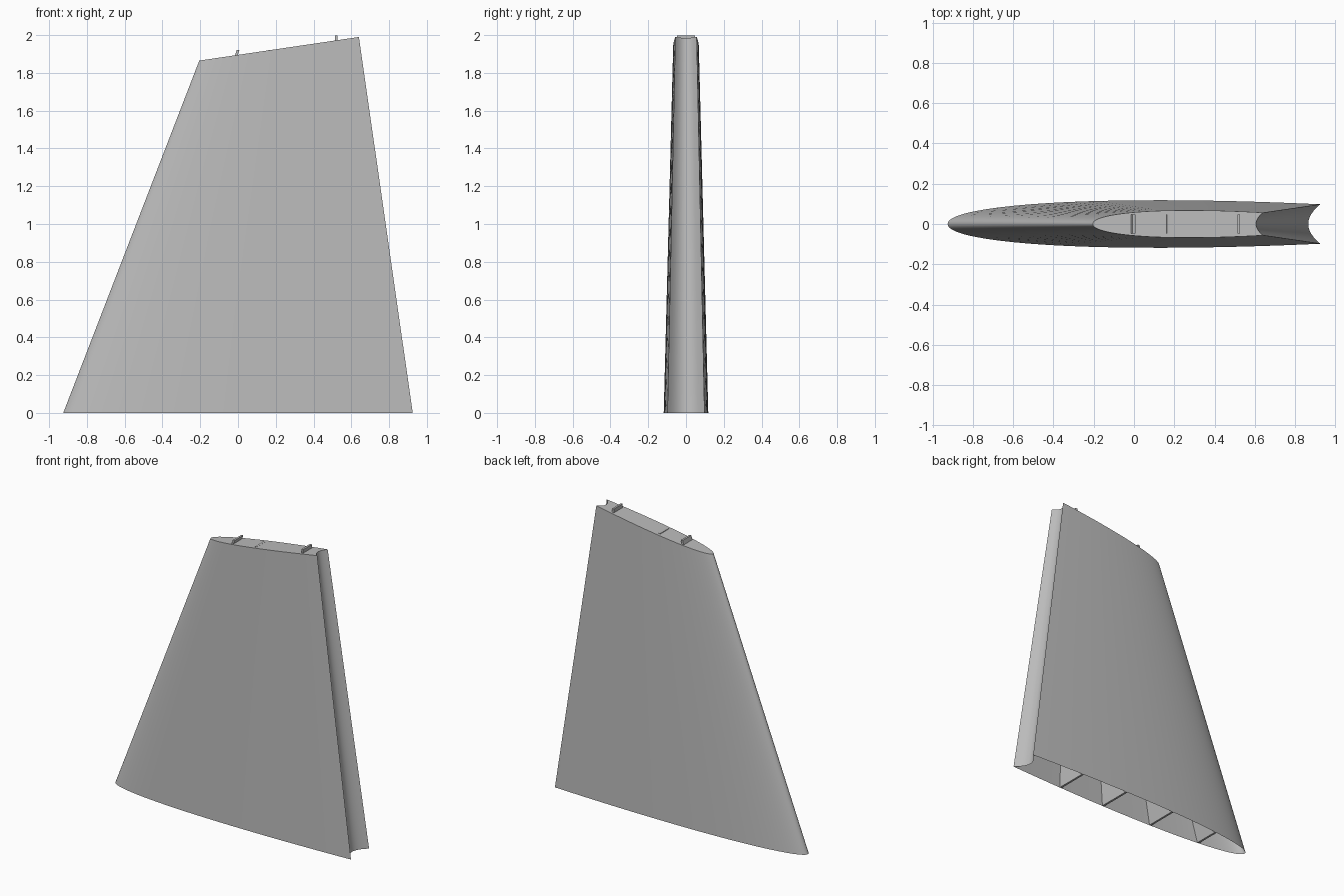
import bpy, bmesh, math

cube = bpy.data.objects.get("Cube")
if cube:
    bpy.data.objects.remove(cube, do_unlink=True)

grey = bpy.data.materials.new("plain_grey")
grey.use_nodes = True
colour = (0.5, 0.5, 0.5, 1)
grey.diffuse_color = colour
grey.node_tree.nodes["Principled BSDF"].inputs["Base Color"].default_value = colour

SIDE, COVE = 32, 12          # points along each skin and across the trailing cove
THICKEST = 0.58              # chord fraction of the greatest thickness

# Section data: leading x, trailing x, half thickness, cove depth
ROOT = (-0.925, 0.925, 0.118, 0.06)
TIP = (-0.205, 0.64, 0.068, 0.034)


def thickness(u):
    if u < THICKEST:
        return (1 - ((THICKEST - u) / THICKEST) ** 2.3) ** 0.47
    return 1 - 0.17 * ((u - THICKEST) / (1 - THICKEST)) ** 1.8


def tip_z(x):
    return 1.865 + 0.125 * (x - TIP[0]) / (TIP[1] - TIP[0])


def section(lead, trail, half, depth):
    """Outline of the fin: rounded nose, near-flat skins, hollowed tail."""
    us = [1 - math.cos(math.pi / 2 * i / SIDE) for i in range(SIDE + 1)]
    skin = [(lead + u * (trail - lead), half * thickness(u)) for u in us]
    tail = half * thickness(1)
    cove = []
    for i in range(1, COVE):
        s = 1 - 2 * i / COVE
        cove.append((trail - depth * (1 - s * s), tail * s))
    return [(x, -y) for x, y in skin] + [(x, -y) for x, y in cove] + \
           [(x, y) for x, y in reversed(skin[1:])]


def finish(name, bm, smooth):
    bmesh.ops.recalc_face_normals(bm, faces=bm.faces)
    mesh = bpy.data.meshes.new(name)
    bm.to_mesh(mesh)
    bm.free()
    mesh.materials.append(grey)
    obj = bpy.data.objects.new(name, mesh)
    bpy.context.collection.objects.link(obj)
    if smooth:
        bpy.ops.object.select_all(action="DESELECT")
        obj.select_set(True)
        bpy.context.view_layer.objects.active = obj
        bpy.ops.object.shade_smooth_by_angle(angle=math.radians(30))


# Fin skin: lofted shell, capped at the tip and open at the root
bm = bmesh.new()
low = [bm.verts.new((x, y, 0)) for x, y in section(*ROOT)]
high = [bm.verts.new((x, y, tip_z(x))) for x, y in section(*TIP)]
for i in range(len(low)):
    j = (i + 1) % len(low)
    bm.faces.new((low[i], low[j], high[j], high[i]))
bm.faces.new(high)
finish("fin_skin", bm, True)

# Inner spars: fanned plates, the first and last standing out of the tip
ROOT_X = (-0.61, -0.23, 0.16, 0.52)
TIP_X = (0.0, 0.17, 0.345, 0.52)
RISE = (0.025, 0.002, -0.005, 0.025)
for n, (x0, x1, rise) in enumerate(zip(ROOT_X, TIP_X, RISE)):
    u = (x0 - ROOT[0]) / (ROOT[1] - ROOT[0])
    bm = bmesh.new()
    bmesh.ops.create_cube(bm, size=1)
    for v in bm.verts:
        top = v.co.z > 0
        half = 0.047 if top else ROOT[2] * thickness(u) * 0.98
        v.co = ((x1 if top else x0) + v.co.x * 0.014, v.co.y * 2 * half,
                tip_z(x1) + rise if top else 0)
    finish(f"spar_{n + 1}", bm, False)
